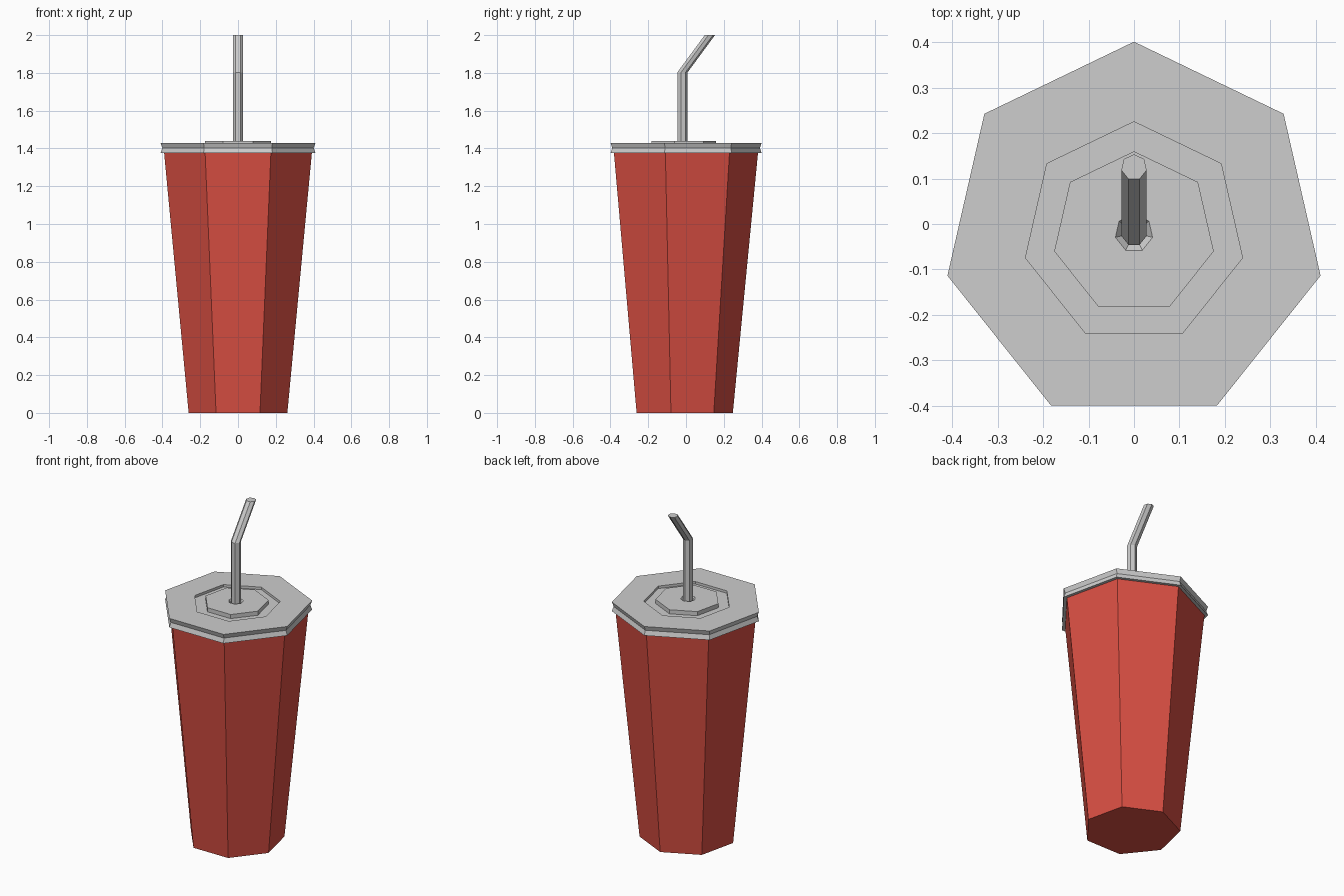
import bpy, bmesh, math

if "Cube" in bpy.data.objects:
    bpy.data.objects.remove(bpy.data.objects["Cube"])

SIDES = 7
CY = -0.02  # the heptagons share this centre so the model's bounds are centred


def material(name, rgb):
    m = bpy.data.materials.new(name)
    m.diffuse_color = (*rgb, 1)
    m.use_nodes = True
    m.node_tree.nodes["Principled BSDF"].inputs["Base Color"].default_value = m.diffuse_color
    return m


def lathe(name, rings, mat):
    """Seven-sided loft through (radius, z, y offset) rings, capped at both ends."""
    bm = bmesh.new()
    loops = []
    for r, z, dy in rings:
        angles = [math.pi / 2 + math.tau * i / SIDES for i in range(SIDES)]
        loops.append([bm.verts.new((r * math.cos(a), CY + dy + r * math.sin(a), z))
                      for a in angles])
    for a, b in zip(loops, loops[1:]):
        for i in range(SIDES):
            j = (i + 1) % SIDES
            bm.faces.new((a[i], a[j], b[j], b[i]))
    bm.faces.new(loops[0][::-1])
    bm.faces.new(loops[-1])
    bmesh.ops.recalc_face_normals(bm, faces=bm.faces)
    me = bpy.data.meshes.new(name)
    bm.to_mesh(me)
    bm.free()
    me.materials.append(mat)
    ob = bpy.data.objects.new(name, me)
    bpy.context.collection.objects.link(ob)
    return ob


red = material("cup red", (0.70, 0.078, 0.056))
grey = material("lid light grey", (0.61, 0.61, 0.61))

# Tapered cup
lathe("cup", [(0.268, 0, 0), (0.402, 1.385, 0)], red)

# Lid: pinched rim, groove, raised centre and small funnel around the straw
lathe("lid", [(0.421, 1.375, 0), (0.411, 1.403, 0), (0.421, 1.43, 0),
              (0.245, 1.43, 0), (0.245, 1.415, 0), (0.18, 1.415, 0),
              (0.18, 1.44, 0), (0.042, 1.44, 0), (0.0285, 1.425, 0)], grey)

# Bent straw
lathe("straw", [(0.0285, 1.42, 0), (0.0285, 1.803, 0), (0.0285, 2.0, 0.145)], grey)
